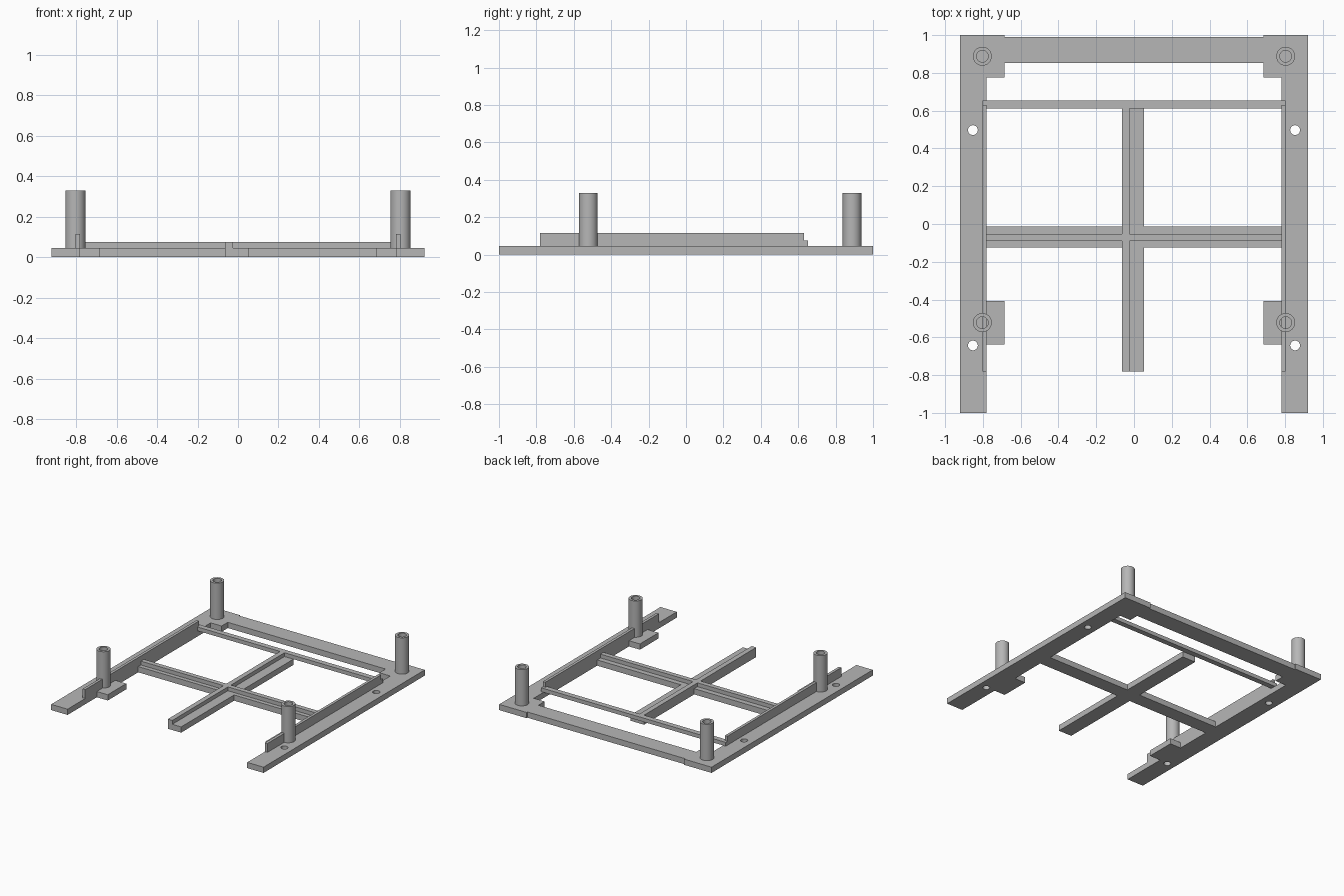
import bpy, bmesh
from mathutils import Vector

cube = bpy.data.objects.get("Cube")
if cube:
    bpy.data.objects.remove(cube, do_unlink=True)

BASE, LIP, WALL, POST = 0.045, 0.075, 0.115, 0.33

grey = bpy.data.materials.new("matte grey")
grey.use_nodes = True
colour = (0.47, 0.47, 0.47, 1)
grey.diffuse_color = colour
grey.node_tree.nodes["Principled BSDF"].inputs["Base Color"].default_value = colour


def finish(name, bm):
    bmesh.ops.recalc_face_normals(bm, faces=bm.faces)
    mesh = bpy.data.meshes.new(name)
    bm.to_mesh(mesh)
    bm.free()
    mesh.materials.append(grey)
    obj = bpy.data.objects.new(name, mesh)
    bpy.context.collection.objects.link(obj)
    return obj


def extrude(name, outline, axis):
    """Extrude a flat outline of 3D points along an axis vector."""
    bm = bmesh.new()
    face = bm.faces.new([bm.verts.new(p) for p in outline])
    ext = bmesh.ops.extrude_face_region(bm, geom=[face])
    verts = [v for v in ext["geom"] if isinstance(v, bmesh.types.BMVert)]
    bmesh.ops.translate(bm, verts=verts, vec=Vector(axis))
    return finish(name, bm)


def box(name, x0, x1, y0, y1, z0, z1):
    return extrude(name, [(x0, y0, z0), (x1, y0, z0), (x1, y1, z0), (x0, y1, z0)],
                   (0, 0, z1 - z0))


def activate(obj):
    bpy.ops.object.select_all(action='DESELECT')
    obj.select_set(True)
    bpy.context.view_layer.objects.active = obj


def cylinder(name, x, y, radius, z0, z1):
    bm = bmesh.new()
    bmesh.ops.create_cone(bm, cap_ends=True, segments=32, radius1=radius,
                          radius2=radius, depth=z1 - z0)
    bmesh.ops.translate(bm, verts=bm.verts, vec=(x, y, (z0 + z1) / 2))
    return finish(name, bm)


def drill(obj, x, y, radius, z0, z1):
    cutter = cylinder("hole_cutter", x, y, radius, z0, z1)
    cutter.hide_render = True
    mod = obj.modifiers.new("hole", 'BOOLEAN')
    mod.operation, mod.solver, mod.object = 'DIFFERENCE', 'EXACT', cutter
    activate(obj)
    bpy.ops.object.modifier_apply(modifier=mod.name)
    bpy.data.objects.remove(cutter, do_unlink=True)


# U-shaped base frame with corner pads and front mounting pads
half = [(0.685, 0.99), (0.685, 1), (0.922, 1), (0.922, -1), (0.78, -1),
        (0.78, -0.637), (0.685, -0.637), (0.685, -0.407), (0.78, -0.407),
        (0.78, 0.775), (0.685, 0.775), (0.685, 0.852)]
outline = half + [(-x, y) for x, y in reversed(half)]
frame = extrude("base_frame", [(x, y, 0) for x, y in outline], (0, 0, BASE))

for side, label in ((1, "left"), (-1, "right")):
    # Screw holes through the side rails
    for y in (0.497, -0.643):
        drill(frame, side * 0.853, y, 0.026, -0.1, 0.1)
    # Thin guide wall along the inner edge of the rail
    box(label + "_guide_wall", *sorted((side * 0.78, side * 0.802)),
        -0.781, 0.63, BASE, WALL)
    # Hollow standoff posts
    for y, place in ((0.888, "back"), (-0.522, "front")):
        post = cylinder(f"{place}_{label}_post", side * 0.803, y, 0.05, BASE, POST)
        drill(post, side * 0.803, y, 0.031, BASE + 0.01, POST + 0.1)
        activate(post)
        bpy.ops.object.shade_smooth_by_angle()

# Raised rail at the back, resting on the side rails
box("back_rail", -0.802, 0.802, 0.611, 0.653, BASE, LIP)

# Lengthwise bar with an L section
section = [(-0.063, 0), (0.053, 0), (0.053, BASE), (-0.024, BASE),
           (-0.024, LIP), (-0.063, LIP)]
extrude("lengthwise_bar", [(x, -0.781, z) for x, z in section], (0, 1.392, 0))

# Crosswise bar with an inverted T section
section = [(-0.124, 0), (-0.012, 0), (-0.012, BASE), (-0.053, BASE),
           (-0.053, LIP), (-0.091, LIP), (-0.091, BASE), (-0.124, BASE)]
extrude("crosswise_bar", [(-0.78, y, z) for y, z in section], (1.56, 0, 0))
